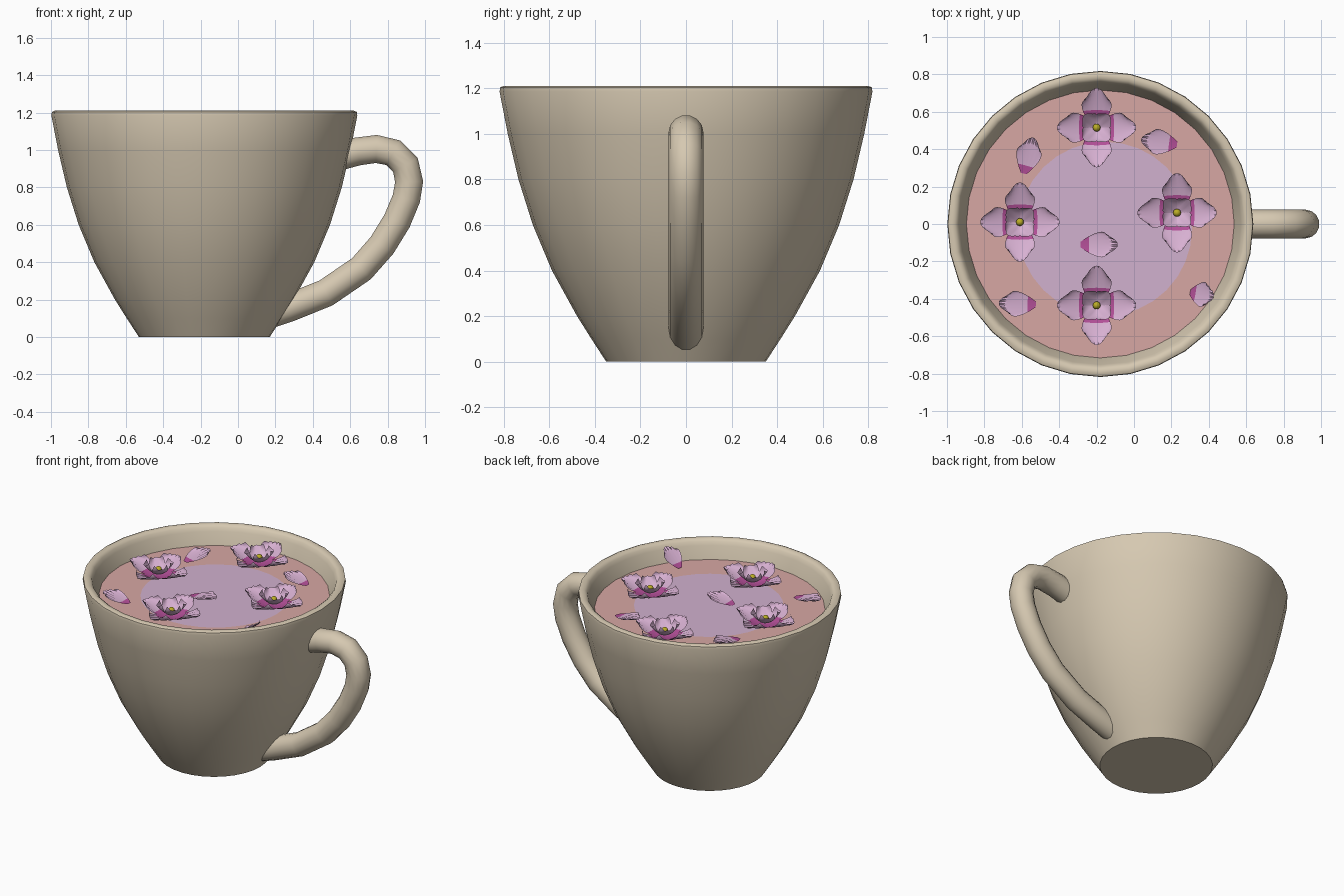
import bpy, bmesh, math
from mathutils import Matrix, Vector

if "Cube" in bpy.data.objects:
    bpy.data.objects.remove(bpy.data.objects["Cube"])

CX = -0.18          # cup axis
LIQ = 1.09          # liquid level
SEG = 32


def mat(name, rgb):
    m = bpy.data.materials.new(name)
    m.diffuse_color = (*rgb, 1)
    m.use_nodes = True
    m.node_tree.nodes["Principled BSDF"].inputs["Base Color"].default_value = m.diffuse_color
    return m


CREAM = mat("cream_ceramic", (0.67, 0.58, 0.44))
PINK = mat("pink_liquid", (0.68, 0.39, 0.37))
LILAC = mat("lilac_liquid", (0.64, 0.44, 0.62))
PETAL = mat("petal_lilac", (0.69, 0.44, 0.65))
MAGENTA = mat("petal_magenta", (0.46, 0.08, 0.32))
YELLOW = mat("pollen_yellow", (0.50, 0.42, 0.02))


def finish(name, bm, mats, loc=(0, 0, 0), angle=40):
    me = bpy.data.meshes.new(name)
    bm.to_mesh(me)
    bm.free()
    for m in mats:
        me.materials.append(m)
    ob = bpy.data.objects.new(name, me)
    ob.location = loc
    bpy.context.collection.objects.link(ob)
    bpy.ops.object.select_all(action='DESELECT')
    ob.select_set(True)
    bpy.context.view_layer.objects.active = ob
    bpy.ops.object.shade_smooth_by_angle(angle=math.radians(angle))
    return ob


# Cup: lathed closed wall with rounded lip
profile = [(0, 0), (0.35, 0), (0.415, 0.1), (0.478, 0.2), (0.588, 0.4), (0.672, 0.6),
           (0.735, 0.8), (0.782, 1.0), (0.818, 1.185), (0.815, 1.203), (0.80, 1.21),
           (0.778, 1.208), (0.762, 1.195), (0.752, 1.17), (0.716, LIQ), (0.69, 0.98),
           (0.64, 0.75), (0.53, 0.42), (0.38, 0.12), (0, 0.08)]
bm = bmesh.new()
vs = [bm.verts.new((r, 0, z)) for r, z in profile]
es = [bm.edges.new(p) for p in zip(vs, vs[1:])]
bmesh.ops.spin(bm, geom=vs + es, cent=(0, 0, 0), axis=(0, 0, 1), angle=math.tau, steps=SEG)
bmesh.ops.remove_doubles(bm, verts=bm.verts, dist=1e-4)
bmesh.ops.recalc_face_normals(bm, faces=bm.faces)
finish("cup", bm, [CREAM], (CX, 0, 0))

# Handle: round tube along a smooth path
path = [(0.15, 0.115), (0.27, 0.155), (0.47, 0.235), (0.66, 0.365), (0.77, 0.49), (0.85, 0.62),
        (0.90, 0.74), (0.915, 0.83), (0.895, 0.92), (0.83, 0.985), (0.74, 1.005), (0.64, 0.992),
        (0.54, 0.965)]
cu = bpy.data.curves.new("handle", 'CURVE')
cu.dimensions = '3D'
cu.bevel_depth = 0.077
cu.bevel_resolution = 5
cu.use_fill_caps = True
sp = cu.splines.new('POLY')
sp.points.add(len(path) - 1)
for p, (x, z) in zip(sp.points, path):
    p.co = (x, 0, z, 1)
sp.use_smooth = True
handle = bpy.data.objects.new("handle", cu)
bpy.context.collection.objects.link(handle)
cu.materials.append(CREAM)
bpy.ops.object.select_all(action='DESELECT')
handle.select_set(True)
bpy.context.view_layer.objects.active = handle
bpy.ops.object.convert(target='MESH')


# Liquid surface and lighter pool in the middle
def disc(name, r, m, loc):
    b = bmesh.new()
    bmesh.ops.create_circle(b, cap_ends=True, segments=SEG, radius=r)
    finish(name, b, [m], loc)


disc("liquid", 0.716, PINK, (CX, 0, LIQ))
disc("lilac_pool", 0.465, LILAC, (-0.155, -0.025, LIQ + 0.003))


# Petal: pleated, cupped sheet growing along +x
def petal(bm, length, half, rise, xf, base=0.3, cup=0.02, nu=9, nv=12):
    grid = []
    for i in range(nu + 1):
        u = i / nu
        w = half * (0.22 + 0.78 * math.sin(math.pi * min(1, u / 1.3)) ** 0.9)
        row = []
        for j in range(nv + 1):
            v = 2 * j / nv - 1
            x = length * u * (1 - 0.30 * u * u * v * v)
            z = rise * u ** 1.4 + cup * v * v * u + 0.004 * u * (1 + math.cos(6 * math.pi * v / 2 * 2))
            row.append(bm.verts.new(xf @ Vector((x, w * v, z))))
        grid.append(row)
    for i in range(nu):
        for j in range(nv):
            f = bm.faces.new((grid[i][j], grid[i + 1][j], grid[i + 1][j + 1], grid[i][j + 1]))
            f.material_index = 1 if (i + 1) / nu <= base else 0


# Flowers: four spread petals, four raised inner petals, a pollen ball
for n, (fx, fy) in enumerate([(-0.2, 0.515), (-0.61, 0.01), (0.23, 0.06), (-0.2, -0.435)]):
    bm = bmesh.new()
    for k in range(4):
        turn = Matrix.Rotation(k * math.pi / 2, 4, 'Z')
        petal(bm, 0.212, 0.08, 0.055, Matrix.Translation((0, 0, 0.008)) @ turn, 0.45)
        turn = Matrix.Rotation((k + 0.5) * math.pi / 2, 4, 'Z')
        petal(bm, 0.095, 0.05, 0.065, Matrix.Translation((0, 0, 0.02)) @ turn, 0.12, 0.015, 7, 8)
    finish(f"flower_{n + 1}", bm, [PETAL, MAGENTA], (fx, fy, LIQ), 60)
    bm = bmesh.new()
    bmesh.ops.create_uvsphere(bm, u_segments=12, v_segments=8, radius=0.021)
    finish(f"pollen_{n + 1}", bm, [YELLOW], (fx, fy, LIQ + 0.05))

# Loose petals: base position, heading in degrees, upward tilt in degrees, length
loose = [(-0.59, 0.27, 75, 4, 0.20), (0.23, 0.425, 172, 4, 0.195), (-0.285, -0.11, 0, 4, 0.20),
         (-0.525, -0.43, 178, 4, 0.20), (0.30, -0.365, -10, 33, 0.165)]
for n, (x, y, head, tilt, length) in enumerate(loose):
    bm = bmesh.new()
    xf = Matrix.Rotation(math.radians(head), 4, 'Z') @ Matrix.Rotation(math.radians(-tilt), 4, 'Y')
    petal(bm, length, 0.068, 0.012, xf, 0.25, 0.012)
    finish(f"loose_petal_{n + 1}", bm, [PETAL, MAGENTA], (x, y, LIQ + 0.008), 60)
